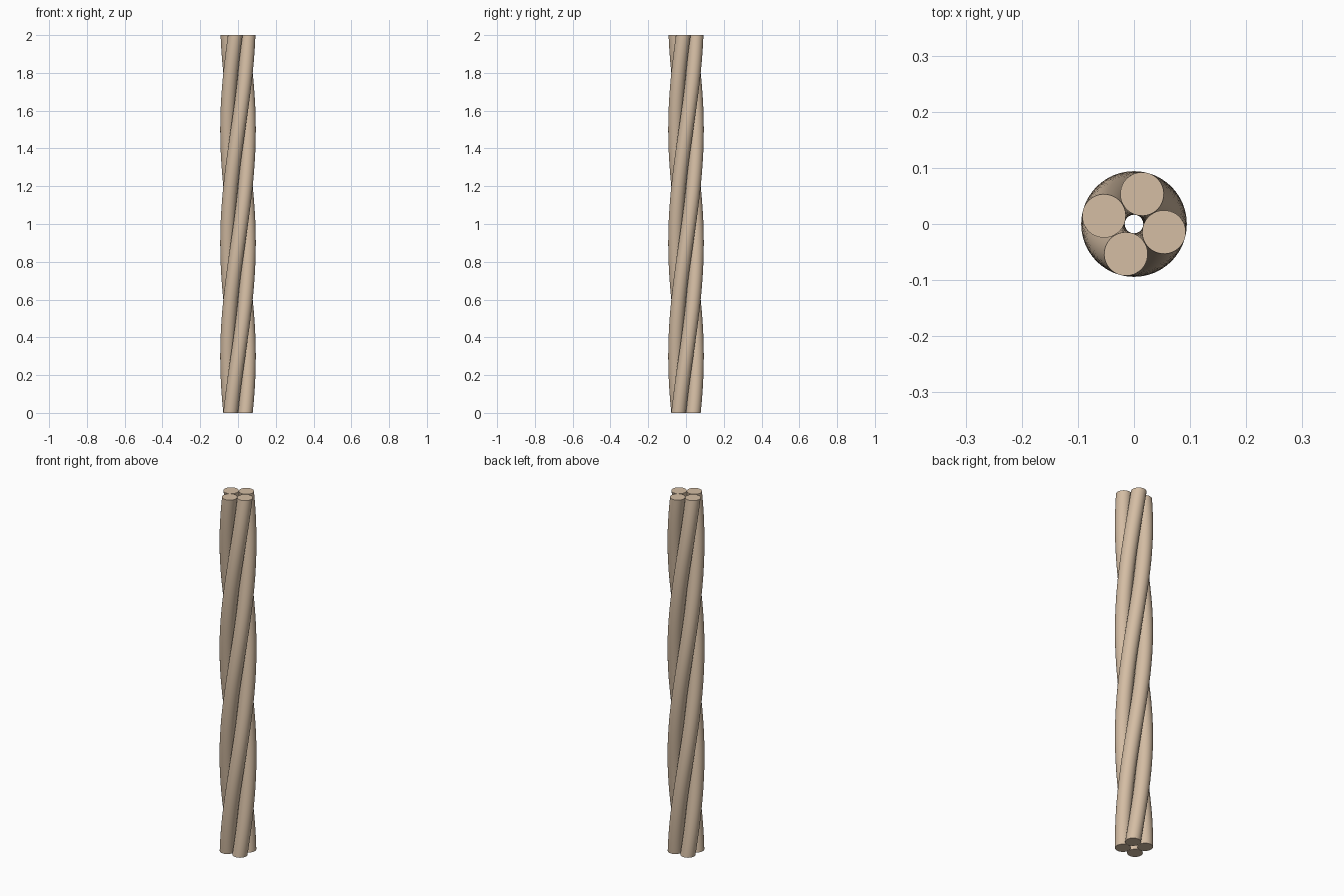
import bpy, bmesh, math

if "Cube" in bpy.data.objects:
    bpy.data.objects.remove(bpy.data.objects["Cube"])

HEIGHT = 2.0
LAY_RADIUS = 0.0553      # strand centre to rope axis
STRAND_RADIUS = 0.0388
TWIST = math.radians(300)
STRANDS, SIDES, STEPS = 4, 40, 80

mat = bpy.data.materials.new("rope_tan")
mat.diffuse_color = (0.66, 0.51, 0.37, 1)
mat.use_nodes = True
mat.node_tree.nodes["Principled BSDF"].inputs["Base Color"].default_value = mat.diffuse_color


def strand(name, start):
    """Helical strand: level circular sections swept up and around the axis."""
    bm = bmesh.new()
    rings = []
    for s in range(STEPS + 1):
        t = s / STEPS
        a = start + TWIST * t
        cx, cy = LAY_RADIUS * math.cos(a), LAY_RADIUS * math.sin(a)
        ring = []
        for k in range(SIDES):
            b = a + 2 * math.pi * k / SIDES
            ring.append(bm.verts.new((cx + STRAND_RADIUS * math.cos(b),
                                      cy + STRAND_RADIUS * math.sin(b),
                                      HEIGHT * t)))
        rings.append(ring)
    for lo, hi in zip(rings, rings[1:]):
        for k in range(SIDES):
            n = (k + 1) % SIDES
            bm.faces.new((lo[k], lo[n], hi[n], hi[k]))
    # flat cut ends
    bm.faces.new(rings[0][::-1])
    bm.faces.new(rings[-1])
    mesh = bpy.data.meshes.new(name)
    bm.to_mesh(mesh)
    bm.free()
    mesh.materials.append(mat)
    ob = bpy.data.objects.new(name, mesh)
    bpy.context.collection.objects.link(ob)
    ob.select_set(True)
    bpy.context.view_layer.objects.active = ob


# four strands laid around a hollow centre
for i in range(STRANDS):
    strand(f"rope_strand_{i + 1}", math.radians(45) + i * 2 * math.pi / STRANDS)

bpy.ops.object.shade_smooth_by_angle(angle=math.radians(40))
